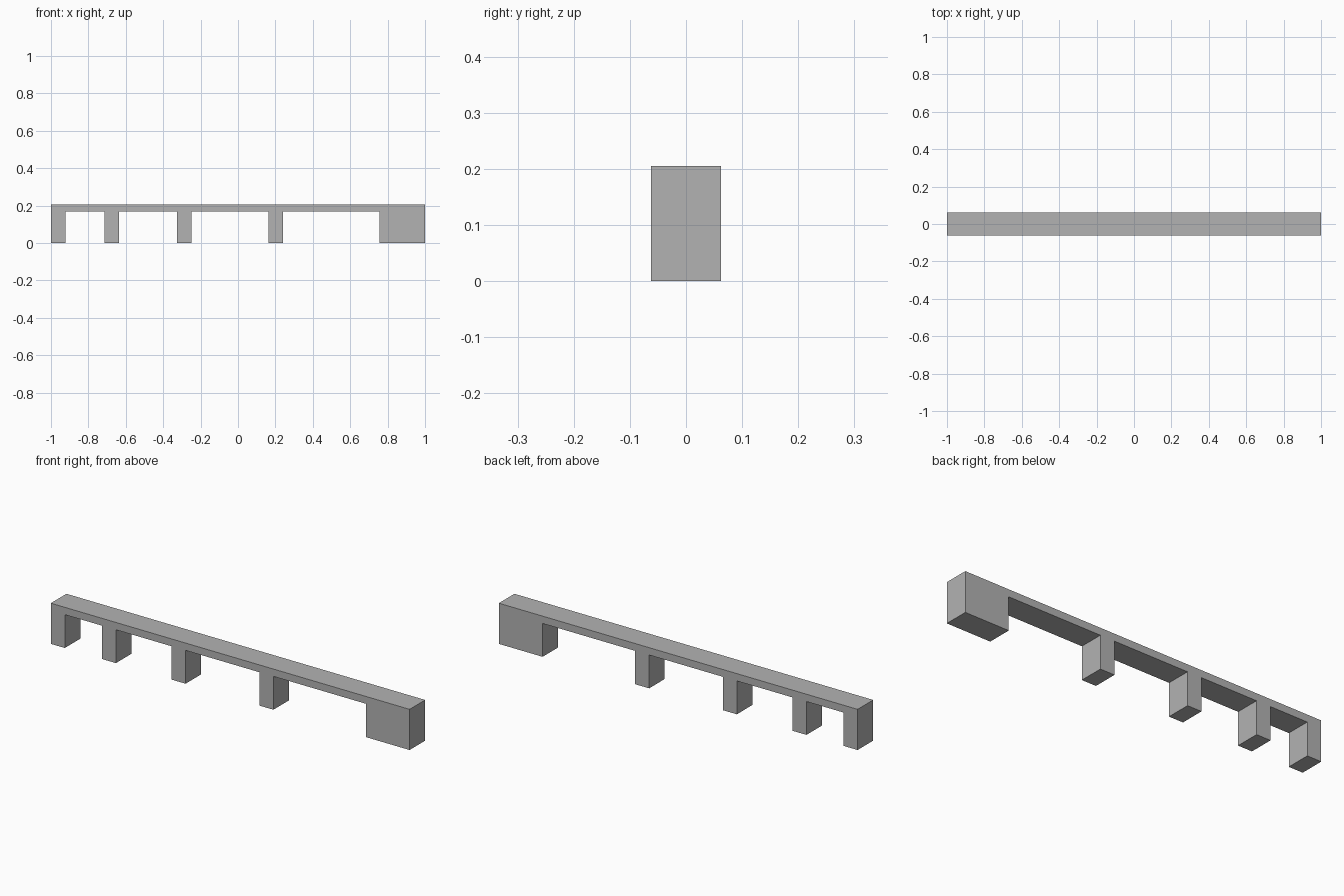
import bpy
import bmesh

# Remove the default cube
cube = bpy.data.objects.get("Cube")
if cube:
    bpy.data.objects.remove(cube, do_unlink=True)

TOP, DECK_BOTTOM, HALF_DEPTH = 0.205, 0.168, 0.062

# Left and right edge of each pier, the last one being the wide abutment
PIERS = [(-1.0, -0.922), (-0.715, -0.637), (-0.327, -0.249),
         (0.162, 0.241), (0.756, 1.0)]

# Plain grey material
grey = bpy.data.materials.new("grey_concrete")
grey.use_nodes = True
colour = (0.45, 0.45, 0.45, 1.0)
grey.diffuse_color = colour
grey.node_tree.nodes["Principled BSDF"].inputs["Base Color"].default_value = colour

# Side outline: down and up around every pier, then back along the deck top
outline = []
for i, (x0, x1) in enumerate(PIERS):
    if i > 0:
        outline.append((x0, DECK_BOTTOM))
    outline += [(x0, 0), (x1, 0)]
    if i < len(PIERS) - 1:
        outline.append((x1, DECK_BOTTOM))
outline += [(PIERS[-1][1], TOP), (PIERS[0][0], TOP)]

# Extrude the outline through the depth as one solid
bm = bmesh.new()
front = bm.faces.new([bm.verts.new((x, -HALF_DEPTH, z)) for x, z in outline])
extruded = bmesh.ops.extrude_face_region(bm, geom=[front], use_keep_orig=True)
moved = [g for g in extruded["geom"] if isinstance(g, bmesh.types.BMVert)]
bmesh.ops.translate(bm, verts=moved, vec=(0, 2 * HALF_DEPTH, 0))
bmesh.ops.recalc_face_normals(bm, faces=bm.faces)

mesh = bpy.data.meshes.new("deck_with_piers")
bm.to_mesh(mesh)
bm.free()
mesh.materials.append(grey)
bridge = bpy.data.objects.new("deck_with_piers", mesh)
bpy.context.collection.objects.link(bridge)
